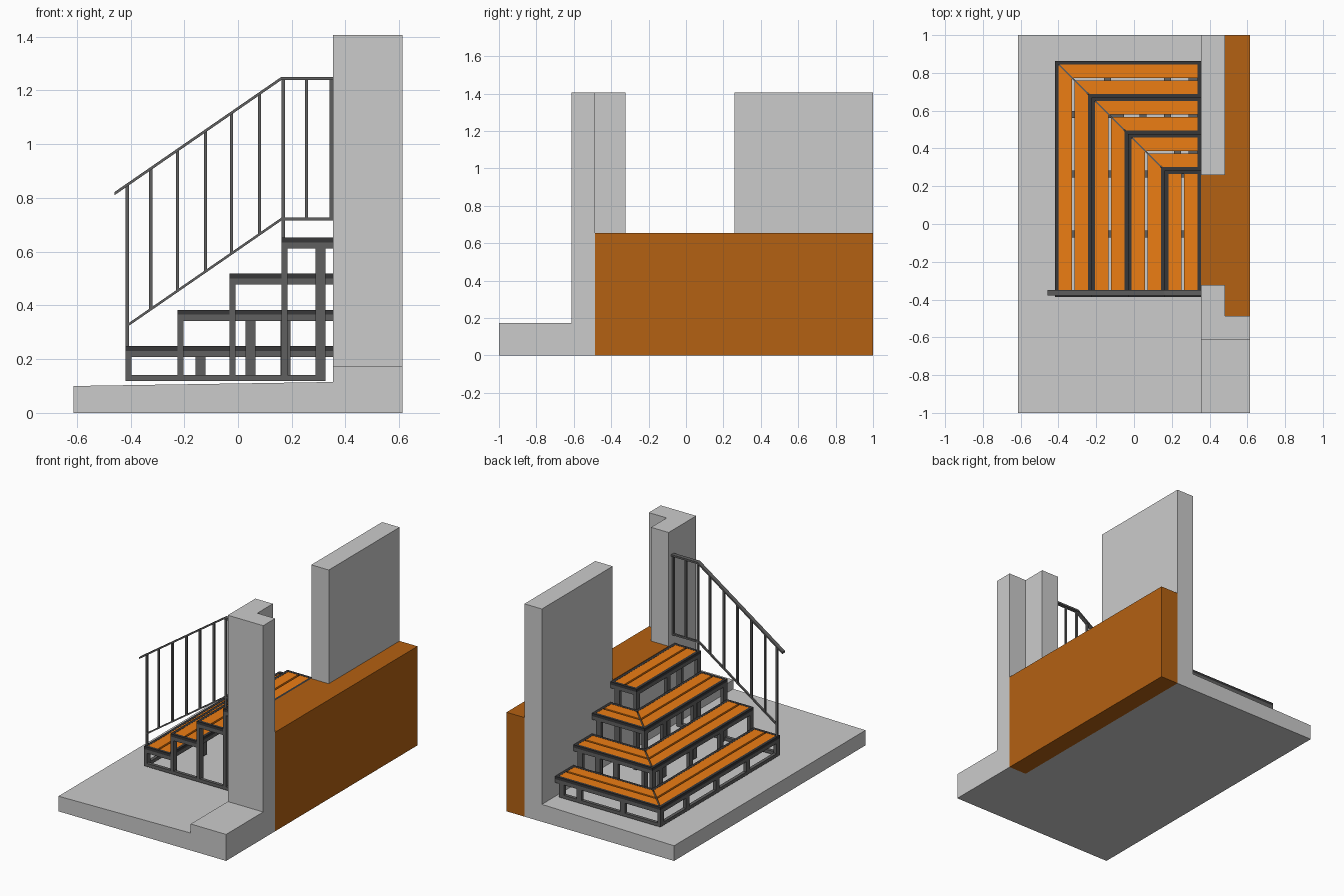
import bpy, bmesh

if "Cube" in bpy.data.objects:
    bpy.data.objects.remove(bpy.data.objects["Cube"])


def material(name, rgb):
    m = bpy.data.materials.new(name)
    m.diffuse_color = (*rgb, 1)
    m.use_nodes = True
    m.node_tree.nodes["Principled BSDF"].inputs["Base Color"].default_value = m.diffuse_color
    return m


WOOD = material("tread_wood", (0.84, 0.206, 0.007))
BROWN = material("floor_brown", (0.456, 0.119, 0.006))
STEEL = material("steel", (0.118, 0.118, 0.118))
DARK = material("dark_steel", (0.038, 0.038, 0.040))
GREY = material("masonry_grey", (0.627, 0.627, 0.627))


def build(name, solids, mat):
    """Each solid is (bottom ring, top ring) of 3D points."""
    bm = bmesh.new()
    for low, high in solids:
        a = [bm.verts.new(p) for p in low]
        b = [bm.verts.new(p) for p in high]
        bm.faces.new(a[::-1])
        bm.faces.new(b)
        for i in range(len(a)):
            j = (i + 1) % len(a)
            bm.faces.new((a[i], a[j], b[j], b[i]))
    bmesh.ops.recalc_face_normals(bm, faces=bm.faces)
    me = bpy.data.meshes.new(name)
    bm.to_mesh(me)
    bm.free()
    ob = bpy.data.objects.new(name, me)
    bpy.context.collection.objects.link(ob)
    me.materials.append(mat)
    return ob


def prism(pts, z0, z1):
    return [(x, y, z0) for x, y in pts], [(x, y, z1) for x, y in pts]


def box(x0, x1, y0, y1, z0, z1):
    return prism([(x0, y0), (x1, y0), (x1, y1), (x0, y1)], z0, z1)


def side_profile(pts, y0, y1):
    return [(x, y0, z) for x, z in pts], [(x, y1, z) for x, z in pts]


# Ground slab with a slight fall, walls and house floor
XE, XW, XI, H, FLOOR = 0.613, 0.354, 0.482, 1.407, 0.655
build("ground_slab", [side_profile([(-0.613, 0), (XW, 0), (XW, 0.115), (-0.613, 0.10)], -1, 1)], GREY)
build("plinth", [box(XW, XE, -1, -0.612, 0, 0.175)], GREY)
build("door_pillar", [prism([(XW, -0.612), (XE, -0.612), (XE, -0.487), (XI, -0.487),
                             (XI, -0.324), (XW, -0.324)], 0, H)], GREY)
build("house_wall", [box(XW, XI, 0.26, 1, 0, H)], GREY)
build("sill_base", [box(XW, XI, -0.324, 0.26, 0, 0.615)], GREY)
build("house_floor", [box(XI, XE, -0.487, 1, 0, FLOOR),
                      box(XW, XI, -0.324, 0.26, 0.615, FLOOR)], BROWN)

# Stair layout: nested mitred L-shaped steps
X0, Y0, YF, D, RISE, Z0 = -0.418, 0.864, -0.387, 0.1935, 0.1345, 0.249
F, T, P = 0.019, 0.022, 0.037
BASE = 0.119
Y_POSTS = (-0.053, 0.265, 0.58)


def band(x, y, a, b, z0, z1):
    """L-shaped strip between offsets a and b from the outer corner."""
    return prism([(x + a, YF), (x + b, YF), (x + b, y - b), (XW, y - b),
                  (XW, y - a), (x + a, y - a)], z0, z1)


for i in range(4):
    x, y, z = X0 + D * i, Y0 - D * i, Z0 + RISE * i
    zt, zb = z - 0.018, z - 0.041
    n = f"step_{i + 1}_"
    planks, edge, rails, posts = [], [], [], []
    offsets = ((F, 0.090), (0.103, D - F))

    if i < 3:
        # Mitred planks, edging and diagonal joint bar
        s = 0.006
        for a, b in offsets:
            planks.append(prism([(x + a, YF + F), (x + b, YF + F), (x + b, y - b - s),
                                 (x + a, y - a - s)], zt, z - 0.001))
            planks.append(prism([(x + a + s, y - a), (x + b + s, y - b), (XW - F, y - b),
                                 (XW - F, y - a)], zt, z - 0.001))
        for a, b in ((0, F), (D - F, D)):
            edge.append(band(x, y, a, b, zt, z))
        edge += [box(x + F, x + D - F, YF, YF + F, zt, z),
                 box(XW - F, XW, y - D + F, y - F, zt, z)]
        g, k = 0.005, D - F
        rails.append(prism([(x + F, y - F - g), (x + F + g, y - F), (x + k, y - k + g),
                            (x + k - g, y - k)], zb, z - 0.006))
        # Support rails under the tread
        for a, b in ((0, T), (D - T, D)):
            rails.append(band(x, y, a, b, zb, zt))
        rails += [box(x + T, x + D - T, YF, YF + P, zb, zt),
                  box(XW - P, XW, y - D + T, y - T, zb, zt)]
        x_posts = ((-0.14, 0.177, 0.307), (0.047, 0.177, 0.307), (0.23, 0.307))[i]
        for c in x_posts:
            rails.append(box(c - P / 2, c + P / 2, y - D + T, y - T, zb, zt))
    else:
        # Top landing, a plain rectangle
        for a, b in offsets:
            planks.append(box(x + a, min(x + b, XW - F), YF + F, y - F, zt, z - 0.001))
        edge += [box(x, x + F, YF, y, zt, z), box(XW - F, XW, YF, y, zt, z),
                 box(x + F, XW - F, YF, YF + F, zt, z), box(x + F, XW - F, y - F, y, zt, z)]
        rails += [box(x, x + T, YF, y, zb, zt), box(XW - T, XW, YF, y, zb, zt),
                  box(x + T, XW - T, YF, YF + P, zb, zt), box(x + T, XW - T, y - T, y, zb, zt)]
        x_posts = (0.307,)
        posts.append(box(0.307 - P / 2, 0.307 + P / 2, YF, YF + T, BASE, zb))

    # Cross bars and posts down to the ground
    posts += [box(x, x + T, YF, YF + P, BASE, zb), box(x, x + T, y - P, y, BASE, zb)]
    for c in Y_POSTS:
        if c + P < y - P:
            posts.append(box(x, x + T, c - P / 2, c + P / 2, BASE, zb))
        if c < y:
            rails.append(box(x + T, min(x + D, XW) - T, c - P / 2, min(c + P / 2, y - T), zb, zt))
    for c in x_posts:
        if c != 0.23:
            posts.append(box(c - P / 2, c + P / 2, y - T, y, BASE, zb))

    build(n + "planks", planks, WOOD)
    build(n + "edging", edge, DARK)
    build(n + "support_rails", rails, STEEL)
    build(n + "posts", posts, STEEL)

# Base rail around the outside of the stair
XB = 0.325
build("base_rail", [prism([(X0, YF), (XB, YF), (XB, YF + T), (X0 + T, YF + T),
                           (X0 + T, Y0 - T), (XB, Y0 - T), (XB, Y0), (X0, Y0)],
                          BASE, BASE + T)], STEEL)

# Handrail: flat top bar, lower bar and square balusters
YR, SLOPE, XK = -0.364, 0.69, 0.162


def rail_bar(x_start, z_flat, t, w):
    zs = z_flat - (XK - x_start) * SLOPE
    return side_profile([(x_start, zs - t), (XK, z_flat - t), (XW, z_flat - t),
                         (XW, z_flat), (XK, z_flat), (x_start, zs)], YR - w / 2, YR + w / 2)


def upright(x, z0, z1, w=0.012):
    return box(x - w / 2, x + w / 2, YR - w / 2, YR + w / 2, z0, z1)


def height(x, z_flat):
    return z_flat - max(0, XK - x) * SLOPE - 0.006


build("handrail", [rail_bar(-0.459, 1.251, 0.012, 0.027)], STEEL)
build("lower_rail", [rail_bar(X0 + 0.005, 0.727, 0.011, 0.013)], STEEL)
build("balusters", [upright(x, height(x, 0.727), height(x, 1.251))
                    for x in (-0.325, -0.225, -0.121, -0.024, 0.08, 0.255, 0.347)], STEEL)
build("rail_posts", [upright(-0.412, Z0, height(-0.412, 1.251), 0.013),
                     upright(0.168, Z0 + 3 * RISE, height(0.168, 1.251), 0.013)], STEEL)
